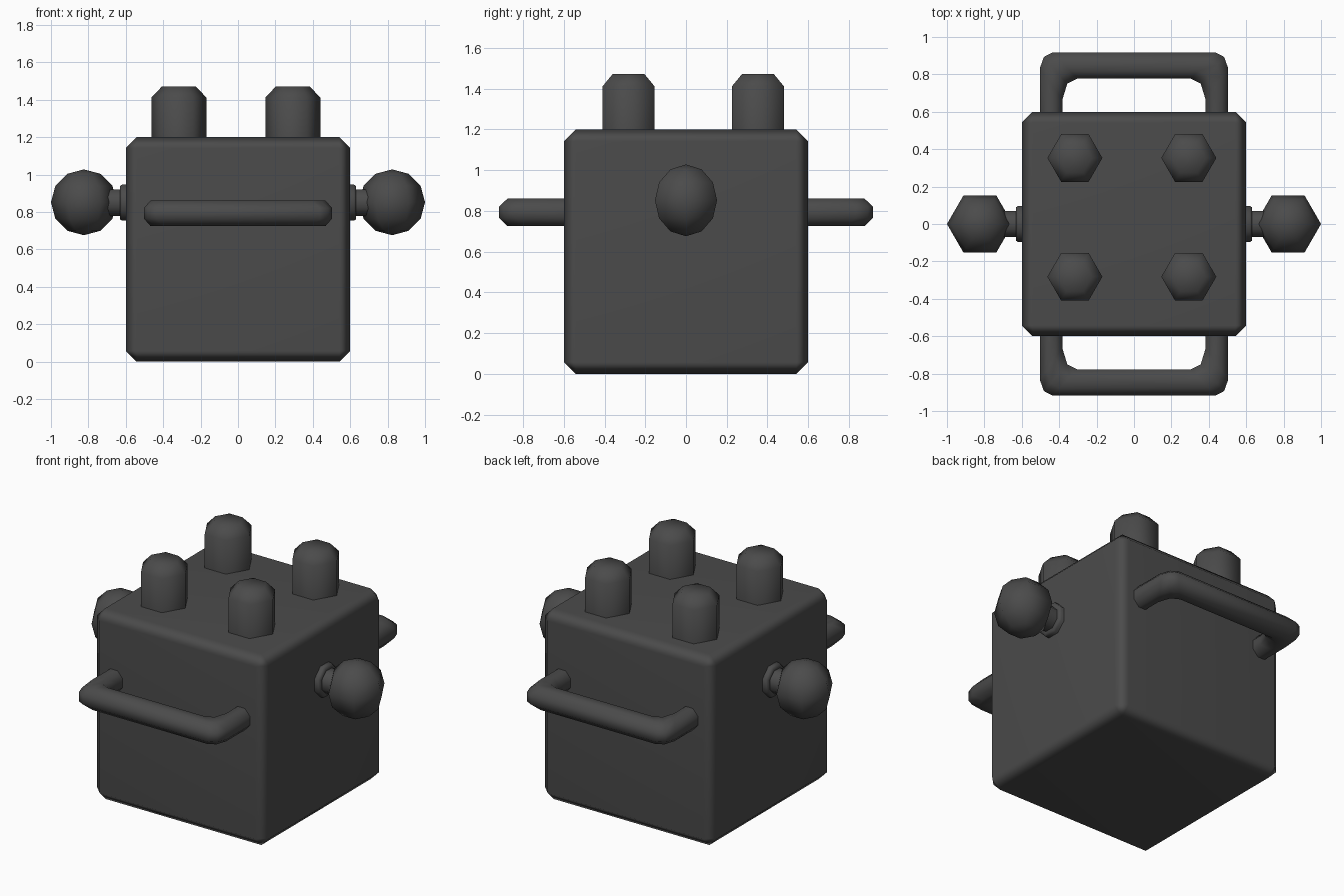
import bpy, bmesh, math
from mathutils import Matrix, Vector

if "Cube" in bpy.data.objects:
    bpy.data.objects.remove(bpy.data.objects["Cube"])

dark = bpy.data.materials.new("dark_grey")
dark.diffuse_color = (0.07, 0.07, 0.07, 1)
dark.use_nodes = True
dark.node_tree.nodes["Principled BSDF"].inputs["Base Color"].default_value = dark.diffuse_color


def finish(name, bm, angle=65):
    bmesh.ops.remove_doubles(bm, verts=bm.verts[:], dist=1e-4)
    bmesh.ops.recalc_face_normals(bm, faces=bm.faces[:])
    me = bpy.data.meshes.new(name)
    bm.to_mesh(me)
    bm.free()
    me.materials.append(dark)
    ob = bpy.data.objects.new(name, me)
    bpy.context.collection.objects.link(ob)
    bpy.ops.object.select_all(action='DESELECT')
    ob.select_set(True)
    bpy.context.view_layer.objects.active = ob
    bpy.ops.object.shade_smooth_by_angle(angle=math.radians(angle))
    return ob


def skin(bm, rings, cap=True):
    """Join rings of points into a tube."""
    vs = [[bm.verts.new(p) for p in r] for r in rings]
    n = len(vs[0])
    for a, b in zip(vs, vs[1:]):
        for i in range(n):
            j = (i + 1) % n
            bm.faces.new((a[i], a[j], b[j], b[i]))
    if cap:
        bm.faces.new(vs[0])
        bm.faces.new(vs[-1])


def lathe(name, profile, sides, matrix, phase=0.0, cap=True):
    """Turn (radius, height) points about z, then place with matrix."""
    bm = bmesh.new()
    ang = [phase + 2 * math.pi * k / sides for k in range(sides)]
    skin(bm, [[matrix @ Vector((r * math.cos(a), r * math.sin(a), h)) for a in ang]
              for r, h in profile], cap)
    return finish(name, bm)


# body: chamfered cube
bm = bmesh.new()
bmesh.ops.create_cube(bm, size=1.2, matrix=Matrix.Translation((0, 0, 0.6)))
bmesh.ops.bevel(bm, geom=bm.edges[:], offset=0.058, segments=1, affect='EDGES')
body = finish("body", bm)
wn = body.modifiers.new("weighted", 'WEIGHTED_NORMAL')
wn.keep_sharp = True

# four hexagonal pegs on top
for x in (-0.316, 0.293):
    for y in (-0.282, 0.353):
        lathe("peg", [(0.147, 1.15), (0.147, 1.412), (0.09, 1.472)], 6,
              Matrix.Translation((x, y, 0)))

# side knobs with neck and flange
R = 0.176
ball = [(R * math.sin(math.pi * k / 6), -R * math.cos(math.pi * k / 6)) for k in range(7)]
for s in (-1, 1):
    lathe("knob", ball, 6, Matrix.Translation((s * 0.824, 0, 0.852)), cap=False)
    lathe("knob_neck", [(0.104, 0.57), (0.104, 0.62), (0.096, 0.632), (0.076, 0.632), (0.076, 0.74)],
          8, Matrix.Translation((0, 0, 0.85)) @ Matrix.Rotation(s * math.pi / 2, 4, 'Y'),
          phase=math.pi / 8)

# front and back handles: octagonal tube between outer and inner outlines
half = [((0.503, 0.57), (0.383, 0.57)), ((0.503, 0.834), (0.383, 0.664)),
        ((0.482, 0.893), (0.357, 0.75)), ((0.436, 0.917), (0.303, 0.777))]
stations = half + [((-o[0], o[1]), (-i[0], i[1])) for o, i in reversed(half)]
k8 = 1 / math.cos(math.pi / 8)
for name, s in (("front_handle", -1), ("back_handle", 1)):
    rings = []
    for o, i in stations:
        o, i = Vector((o[0], s * o[1], 0.793)), Vector((i[0], s * i[1], 0.793))
        mid, h = (o + i) / 2, (o - i) / 2
        angles = [math.pi / 8 + k * math.pi / 4 for k in range(8)]
        rings.append([mid + k8 * (h * math.cos(a) + Vector((0, 0, 0.068)) * math.sin(a))
                      for a in angles])
    bm = bmesh.new()
    skin(bm, rings)
    finish(name, bm)
